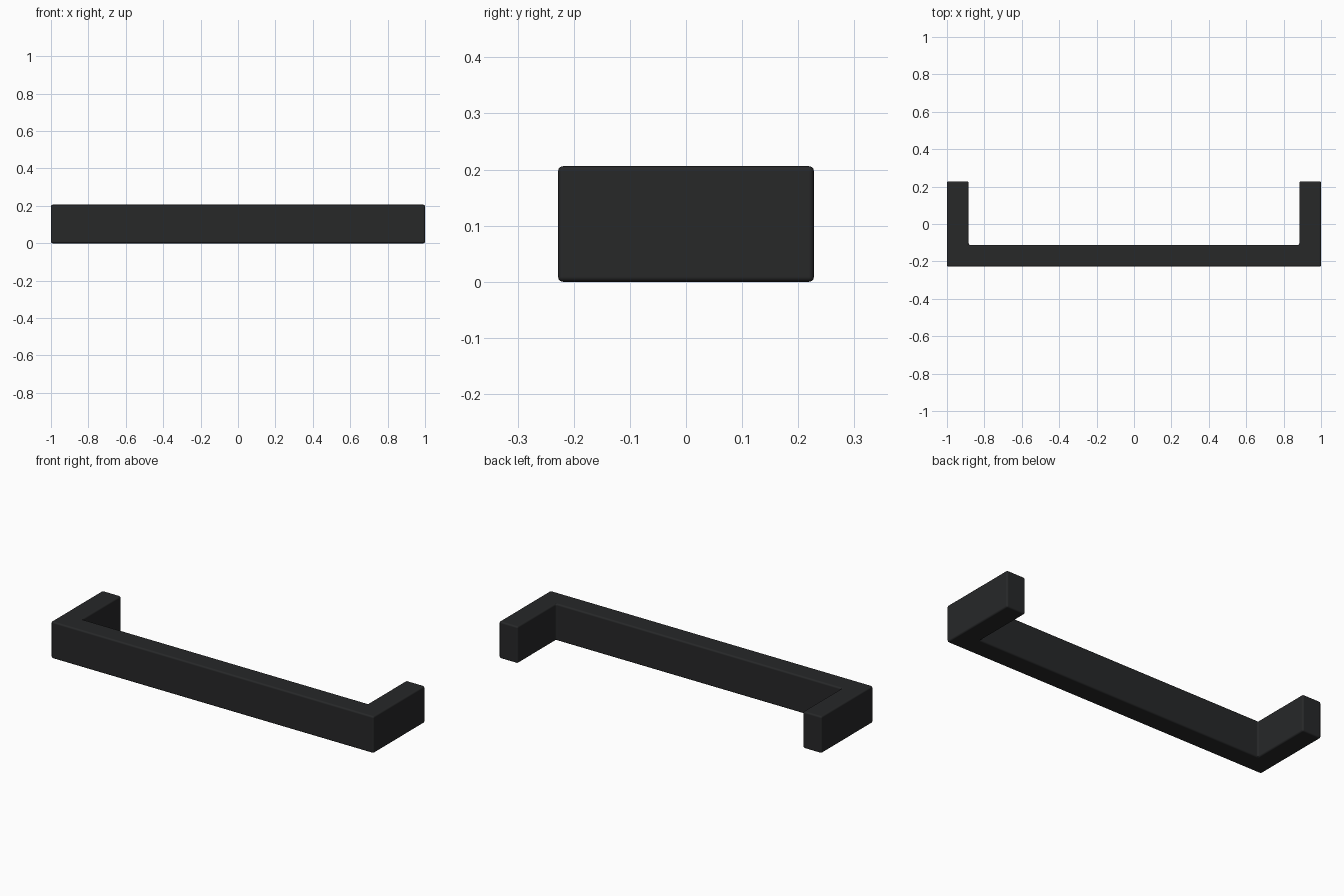
import bpy, bmesh

if "Cube" in bpy.data.objects:
    bpy.data.objects.remove(bpy.data.objects["Cube"])

# U-shaped outline of the pull handle, seen from above
W, D, H, T = 1.0, 0.228, 0.206, 0.116
right_half = [(W, -D), (W, D), (W - T, D), (W - T, -D + T)]
outline = right_half + [(-x, y) for x, y in reversed(right_half)]

# Extrude the outline upward
bm = bmesh.new()
face = bm.faces.new([bm.verts.new((x, y, 0)) for x, y in outline])
ext = bmesh.ops.extrude_face_region(bm, geom=[face])
top = [g for g in ext["geom"] if isinstance(g, bmesh.types.BMVert)]
bmesh.ops.translate(bm, verts=top, vec=(0, 0, H))
bmesh.ops.recalc_face_normals(bm, faces=bm.faces)
mesh = bpy.data.meshes.new("pull_handle")
bm.to_mesh(mesh)
bm.free()

handle = bpy.data.objects.new("pull_handle", mesh)
bpy.context.collection.objects.link(handle)

# Small rounded edges
bevel = handle.modifiers.new("rounded_edges", "BEVEL")
bevel.width = 0.009
bevel.segments = 3
bevel.limit_method = "ANGLE"
bevel.harden_normals = True
for p in mesh.polygons:
    p.use_smooth = True

# Matte black finish
mat = bpy.data.materials.new("matte_black")
mat.diffuse_color = (0.02, 0.021, 0.022, 1)
mat.use_nodes = True
mat.node_tree.nodes["Principled BSDF"].inputs["Base Color"].default_value = mat.diffuse_color
mesh.materials.append(mat)
